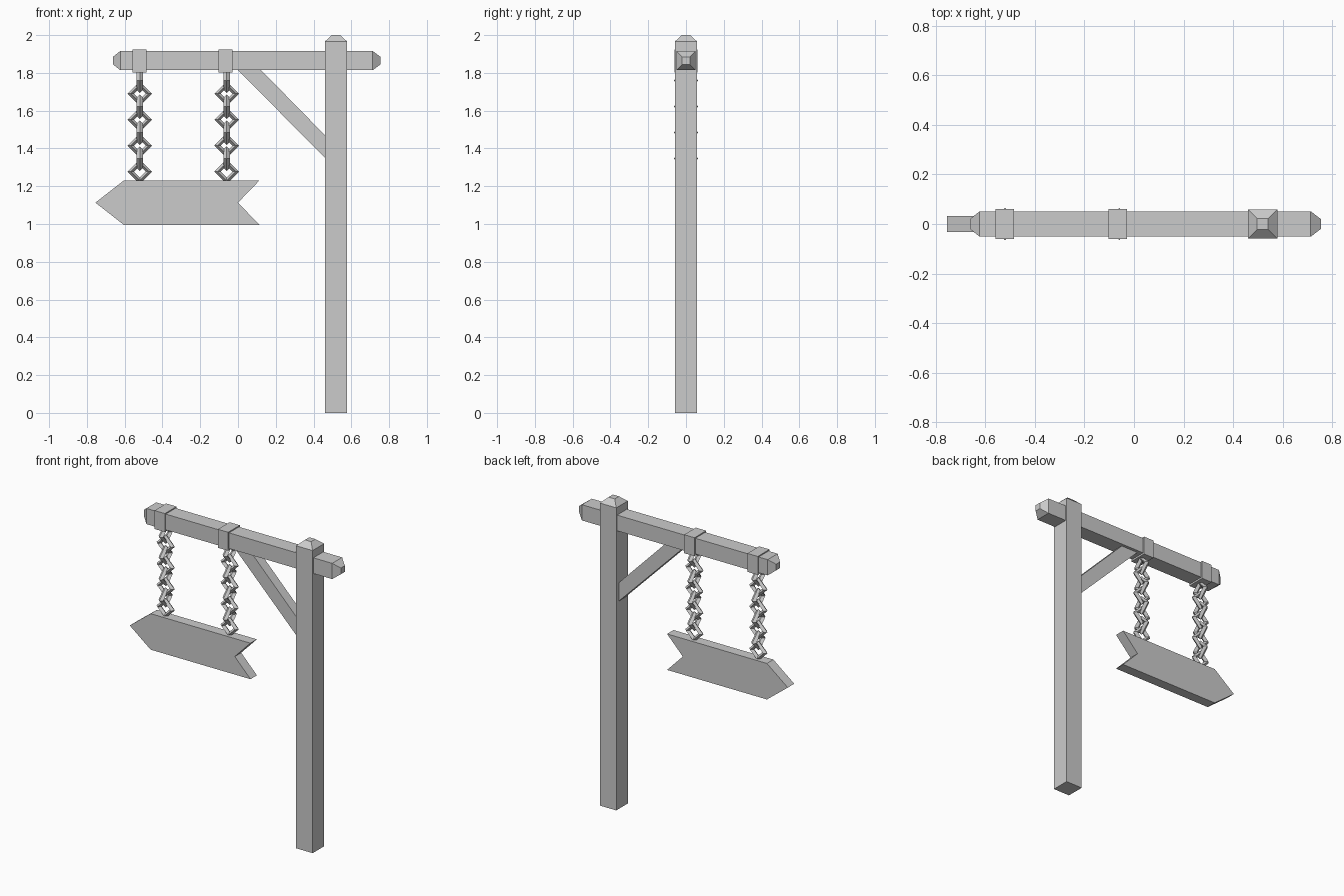
import bpy, bmesh
from math import pi

cube = bpy.data.objects.get("Cube")
if cube:
    bpy.data.objects.remove(cube, do_unlink=True)

grey = bpy.data.materials.new("plain_grey")
grey.use_nodes = True
colour = (0.6, 0.6, 0.6, 1)
grey.diffuse_color = colour
grey.node_tree.nodes["Principled BSDF"].inputs["Base Color"].default_value = colour


def finish(name, bm):
    bmesh.ops.recalc_face_normals(bm, faces=bm.faces)
    mesh = bpy.data.meshes.new(name)
    bm.to_mesh(mesh)
    bm.free()
    mesh.materials.append(grey)
    obj = bpy.data.objects.new(name, mesh)
    bpy.context.collection.objects.link(obj)
    return obj


def loft(name, rings, axis):
    """Square timber: rings are (position along axis, half width)."""
    bm = bmesh.new()
    loops = []
    for t, h in rings:
        corners = [(-h, -h), (h, -h), (h, h), (-h, h)]
        loops.append([bm.verts.new((a, b, t) if axis == "z" else (t, a, b))
                      for a, b in corners])
    for low, high in zip(loops, loops[1:]):
        for i in range(4):
            j = (i + 1) % 4
            bm.faces.new((low[i], low[j], high[j], high[i]))
    bm.faces.new(loops[0])
    bm.faces.new(loops[-1])
    return finish(name, bm)


def slab(name, outline, half):
    """Front outline in x and z, extruded through y."""
    bm = bmesh.new()
    face = bm.faces.new([bm.verts.new((x, -half, z)) for x, z in outline])
    result = bmesh.ops.extrude_face_region(bm, geom=[face])
    moved = [v for v in result["geom"] if isinstance(v, bmesh.types.BMVert)]
    bmesh.ops.translate(bm, vec=(0, 2 * half, 0), verts=moved)
    return finish(name, bm)


# Upright post with bevelled cap, and the cross beam with tapered ends
post = loft("post", [(0, 0.059), (1.966, 0.059), (2, 0.022)], "z")
post.location.x = 0.519
beam = loft("beam", [(-0.662, 0.02), (-0.623, 0.051), (0.713, 0.051), (0.754, 0.02)], "x")
beam.location.z = 1.865

# Diagonal brace
slab("brace", [(0, 1.815), (0.122, 1.815), (0.47, 1.46), (0.47, 1.34)], 0.032)

# Arrow shaped sign board
slab("sign_board", [(-0.755, 1.113), (-0.605, 1.23), (0.113, 1.23),
                    (0, 1.113), (0.113, 0.996), (-0.605, 0.996)], 0.033)

# Beam straps and the two chains
for side, x, strap_x in (("right", -0.52, -0.521), ("left", -0.06, -0.066)):
    strap = loft(side + "_strap", [(-0.037, 0.06), (0.037, 0.06)], "x")
    strap.location = (strap_x, 0, 1.863)
    for i in range(8):
        # Links alternate between facing the side and facing the front
        turn = (0, pi / 2, 0) if i % 2 == 0 else (pi / 2, 0, 0)
        bpy.ops.mesh.primitive_torus_add(
            major_segments=4, minor_segments=4, major_radius=0.048,
            minor_radius=0.017, location=(x, 0, 1.759 - 0.0688 * i), rotation=turn)
        link = bpy.context.object
        link.name = f"{side}_chain_link_{i + 1}"
        link.data.materials.append(grey)
        for poly in link.data.polygons:
            poly.use_smooth = False
